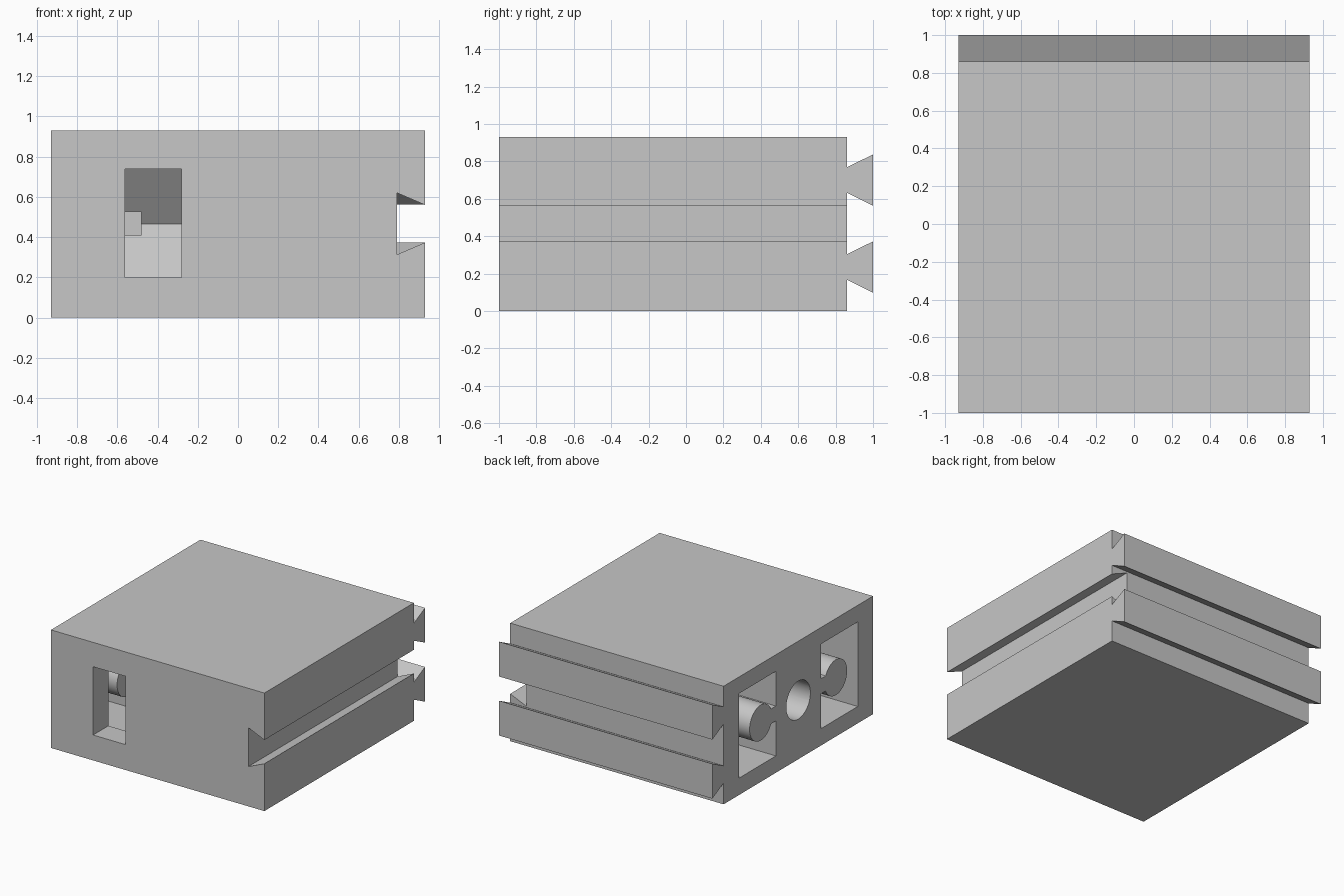
import bpy, bmesh, math
from mathutils import Matrix, Vector

cube = bpy.data.objects.get("Cube")
if cube:
    bpy.data.objects.remove(cube, do_unlink=True)

grey = bpy.data.materials.new("light_grey")
grey.use_nodes = True
COLOUR = (0.57, 0.57, 0.57, 1)
grey.diffuse_color = COLOUR
grey.node_tree.nodes["Principled BSDF"].inputs["Base Color"].default_value = COLOUR

HALF_X, FRONT, BACK, TOP = 0.93, -1.0, 0.86, 0.93
MID_Y, MID_Z = -0.07, 0.466


def finish(name, bm):
    bmesh.ops.recalc_face_normals(bm, faces=bm.faces)
    mesh = bpy.data.meshes.new(name)
    bm.to_mesh(mesh)
    bm.free()
    mesh.materials.append(grey)
    obj = bpy.data.objects.new(name, mesh)
    bpy.context.collection.objects.link(obj)
    return obj


def prism(name, profile, axis, start, end):
    """Extrude a profile of (x, z) along y, or of (y, z) along x."""
    bm = bmesh.new()
    place = (lambda a, b: (start, a, b)) if axis == "x" else (lambda a, b: (a, start, b))
    face = bm.faces.new([bm.verts.new(place(a, b)) for a, b in profile])
    grown = bmesh.ops.extrude_face_region(bm, geom=[face])["geom"]
    step = Vector((end - start, 0, 0)) if axis == "x" else Vector((0, end - start, 0))
    bmesh.ops.translate(bm, verts=[v for v in grown if isinstance(v, bmesh.types.BMVert)], vec=step)
    return finish(name, bm)


def box(name, x, y, z):
    return prism(name, [(y[0], z[0]), (y[1], z[0]), (y[1], z[1]), (y[0], z[1])], "x", *x)


def rod(name, radius, y, start, end):
    bm = bmesh.new()
    turn = Matrix.Translation(((start + end) / 2, y, MID_Z)) @ Matrix.Rotation(math.pi / 2, 4, "Y")
    bmesh.ops.create_cone(bm, cap_ends=True, segments=48, radius1=radius, radius2=radius,
                          depth=end - start, matrix=turn)
    return finish(name, bm)


def combine(target, tool, operation):
    mod = target.modifiers.new("combine", "BOOLEAN")
    mod.operation, mod.solver, mod.object = operation, "EXACT", tool
    bpy.context.view_layer.update()
    result = bpy.data.meshes.new_from_object(target.evaluated_get(bpy.context.evaluated_depsgraph_get()))
    target.modifiers.clear()
    target.data = result
    bpy.data.objects.remove(tool, do_unlink=True)


# Block with a dovetail groove along its left side
groove = 0.79
block = prism("block", [
    (-HALF_X, 0), (HALF_X, 0), (HALF_X, 0.373), (groove, 0.313),
    (groove, 0.62), (HALF_X, 0.56), (HALF_X, TOP), (-HALF_X, TOP)], "y", FRONT, BACK)

# Twin pockets in the right side, each widening into a wedge-shaped cavity
for side in (-1, 1):
    near, far = MID_Y + side * 0.28, MID_Y + side * 0.74
    combine(block, box("pocket", (-1.1, -0.25), sorted((near, far)), (0.133, 0.799)), "DIFFERENCE")
    wedge = [(near + side * 0.1, 0.133), (near, 0.133), (MID_Y + side * 0.03, MID_Z),
             (near, 0.799), (near + side * 0.1, 0.799)]
    combine(block, prism("wedge", wedge, "x", -0.6, -0.25), "DIFFERENCE")

# Bar with a rounded knob standing in each pocket
combine(block, box("bar", (-HALF_X, -0.48), (MID_Y - 0.4, MID_Y + 0.4), (0.408, 0.526)), "UNION")
for side in (-1, 1):
    combine(block, rod("knob", 0.14, MID_Y + side * 0.467, -HALF_X, -0.58), "UNION")

# Round socket between the pockets, and the window in the front
combine(block, rod("socket", 0.15, MID_Y, -1.1, -0.62), "DIFFERENCE")
combine(block, box("window", (-0.563, -0.28), (-1.1, -0.75), (0.2, 0.738)), "DIFFERENCE")

# Dovetail rails across the back
parts = [block]
for name, z in (("lower_rail", 0.235), ("upper_rail", 0.7)):
    parts.append(prism(name, [(BACK, z - 0.068), (1, z - 0.137), (1, z + 0.137), (BACK, z + 0.068)],
                       "x", -HALF_X, HALF_X))

for obj in parts:
    bpy.ops.object.select_all(action="DESELECT")
    obj.select_set(True)
    bpy.context.view_layer.objects.active = obj
    bpy.ops.object.shade_smooth_by_angle(angle=math.radians(30))
